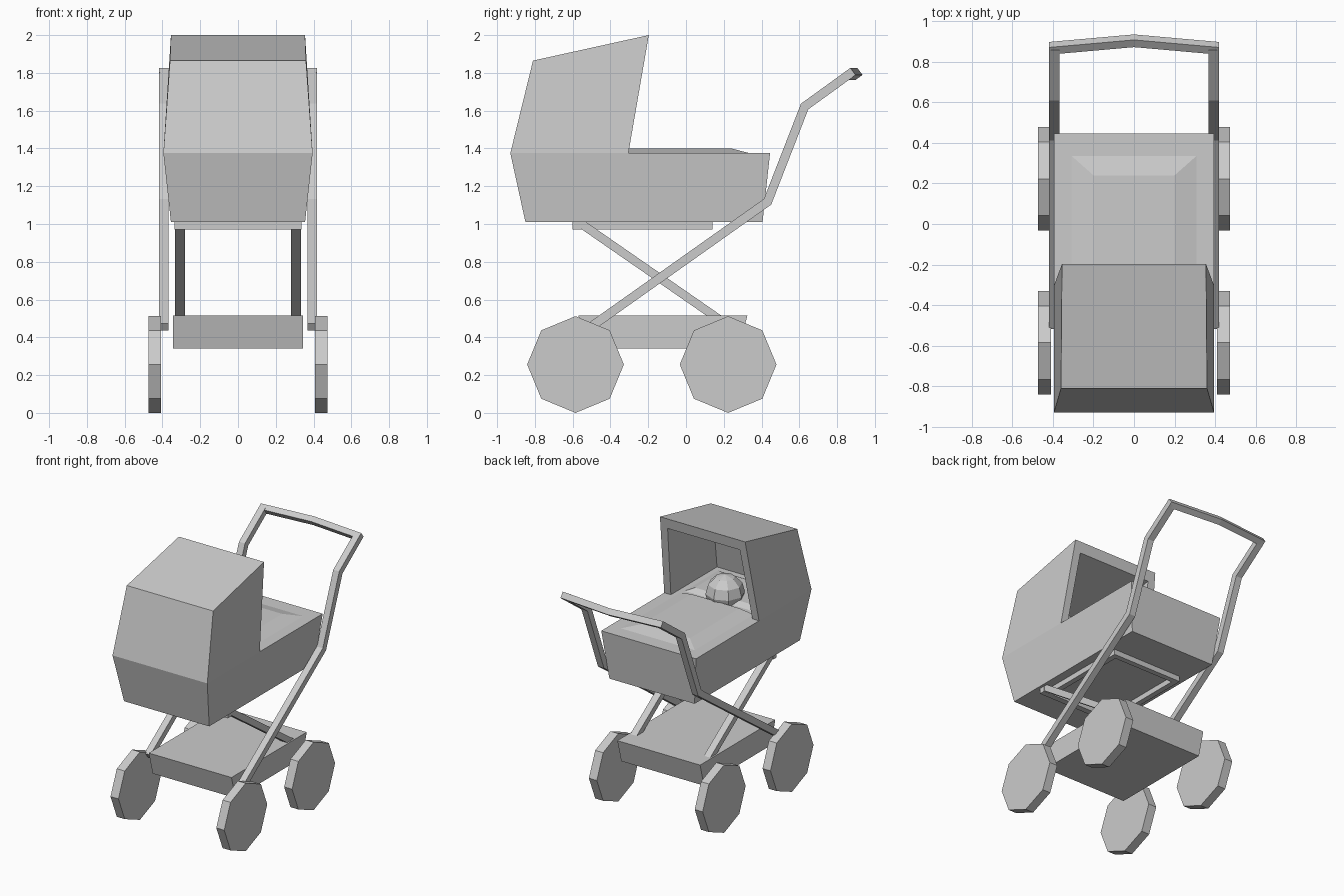
import bpy, bmesh, math
from mathutils import Vector, Matrix

if "Cube" in bpy.data.objects:
    bpy.data.objects.remove(bpy.data.objects["Cube"])


def loft(name, sections):
    """Join equal-sized point loops with quads and cap both ends."""
    bm = bmesh.new()
    rings = [[bm.verts.new(p) for p in s] for s in sections]
    n = len(rings[0])
    for a, b in zip(rings, rings[1:]):
        for i in range(n):
            j = (i + 1) % n
            bm.faces.new((a[i], a[j], b[j], b[i]))
    bm.faces.new(rings[0])
    bm.faces.new(rings[-1])
    bmesh.ops.recalc_face_normals(bm, faces=bm.faces)
    me = bpy.data.meshes.new(name)
    bm.to_mesh(me)
    bm.free()
    ob = bpy.data.objects.new(name, me)
    bpy.context.collection.objects.link(ob)
    return ob


def wide(name, prof):
    """Symmetric solid from (y, z, half width) side profile."""
    return loft(name, [[(s * w, y, z) for y, z, w in prof] for s in (-1, 1)])


def slab(name, x0, x1, outline):
    """(y, z) outline extruded from x0 to x1."""
    return loft(name, [[(x, y, z) for y, z in outline] for x in (x0, x1)])


def box(name, x0, x1, y0, y1, z0, z1):
    return slab(name, x0, x1, [(y0, z0), (y1, z0), (y1, z1), (y0, z1)])


def ribbon(path, t):
    """Mitred outline of thickness t around a 2D path."""
    pts = [Vector(p) for p in path]
    left, right = [], []
    for i, p in enumerate(pts):
        dirs = []
        if i > 0:
            dirs.append((p - pts[i - 1]).normalized())
        if i < len(pts) - 1:
            dirs.append((pts[i + 1] - p).normalized())
        d = sum(dirs, Vector((0, 0))).normalized()
        n = Vector((-d.y, d.x)) * (t / 2 / d.dot(dirs[0]))
        left.append(p + n)
        right.append(p - n)
    return left + right[::-1]


def rect(w, y0, y1, z):
    return [(-w, y0, z), (w, y0, z), (w, y1, z), (-w, y1, z)]


# Tub and hollow hood
wide("tub", [(-0.85, 1.01, 0.355), (-0.93, 1.375, 0.395),
             (0.445, 1.375, 0.395), (0.405, 1.01, 0.355)])
hood = wide("hood", [(-0.93, 1.375, 0.395), (-0.81, 1.865, 0.36),
                     (-0.197, 2.0, 0.355), (-0.305, 1.375, 0.395)])
cutter = wide("hood_cutter", [(-0.87, 1.30, 0.345), (-0.76, 1.80, 0.305),
                              (-0.10, 1.945, 0.30), (-0.18, 1.30, 0.345)])
cutter.hide_render = True
cutter.hide_viewport = True
mod = hood.modifiers.new("hollow", "BOOLEAN")
mod.operation = "DIFFERENCE"
mod.solver = "EXACT"
mod.object = cutter

# Blanket, pillow and head
loft("blanket", [rect(0.33, -0.37, 0.355, 1.37), rect(0.2, -0.35, 0.24, 1.40)])
loft("pillow", [rect(0.31, -0.82, -0.40, 1.37), rect(0.24, -0.76, -0.45, 1.40)])
bm = bmesh.new()
bmesh.ops.create_uvsphere(bm, u_segments=8, v_segments=6, radius=0.137)
bmesh.ops.translate(bm, verts=bm.verts, vec=(0, -0.466, 1.42))
me = bpy.data.meshes.new("head")
bm.to_mesh(me)
bm.free()
bpy.context.collection.objects.link(bpy.data.objects.new("head", me))

# Support frame under the tub
box("support_front_bar", -0.335, 0.335, -0.60, -0.555, 0.97, 1.012)
box("support_back_bar", -0.29, 0.29, 0.10, 0.14, 0.97, 1.012)

# Basket
wide("basket", [(-0.57, 0.515, 0.345), (0.325, 0.515, 0.345),
                (0.278, 0.342, 0.345), (-0.523, 0.342, 0.345)])

# Crossed legs, push arms, rails and wheels on both sides
arm = [(-0.505, 0.455), (0.432, 1.118), (0.628, 1.622), (0.87, 1.797)]
leg = [(-0.575, 1.015), (0.22, 0.465)]
for side, s in (("left", -1), ("right", 1)):
    slab("inner_leg_" + side, s * 0.28, s * 0.333, ribbon(leg, 0.045))
    slab("push_arm_" + side, s * 0.368, s * 0.418, ribbon(arm, 0.047))
    box("support_rail_" + side, s * 0.25, s * 0.29, -0.58, 0.12, 0.97, 1.012)
    for end, y in (("front", -0.585), ("back", 0.223)):
        ring = [(y + 0.256 * math.sin(k * math.pi / 4),
                 0.256 + 0.256 * math.cos(k * math.pi / 4)) for k in range(8)]
        slab(f"wheel_{end}_{side}", s * 0.408, s * 0.474, ring)

# Bent handle between the push arms
u, v = Vector((0.81, 0.586)) * 0.022, Vector((-0.586, 0.81)) * 0.023
loops = []
for x, y, z in ((-0.418, 0.866, 1.795), (0, 0.903, 1.795), (0.418, 0.866, 1.795)):
    c = Vector((y, z))
    loops.append([(x, *(c + a * u + b * v)) for a, b in ((-1, -1), (1, -1), (1, 1), (-1, 1))])
loft("handle", loops)
